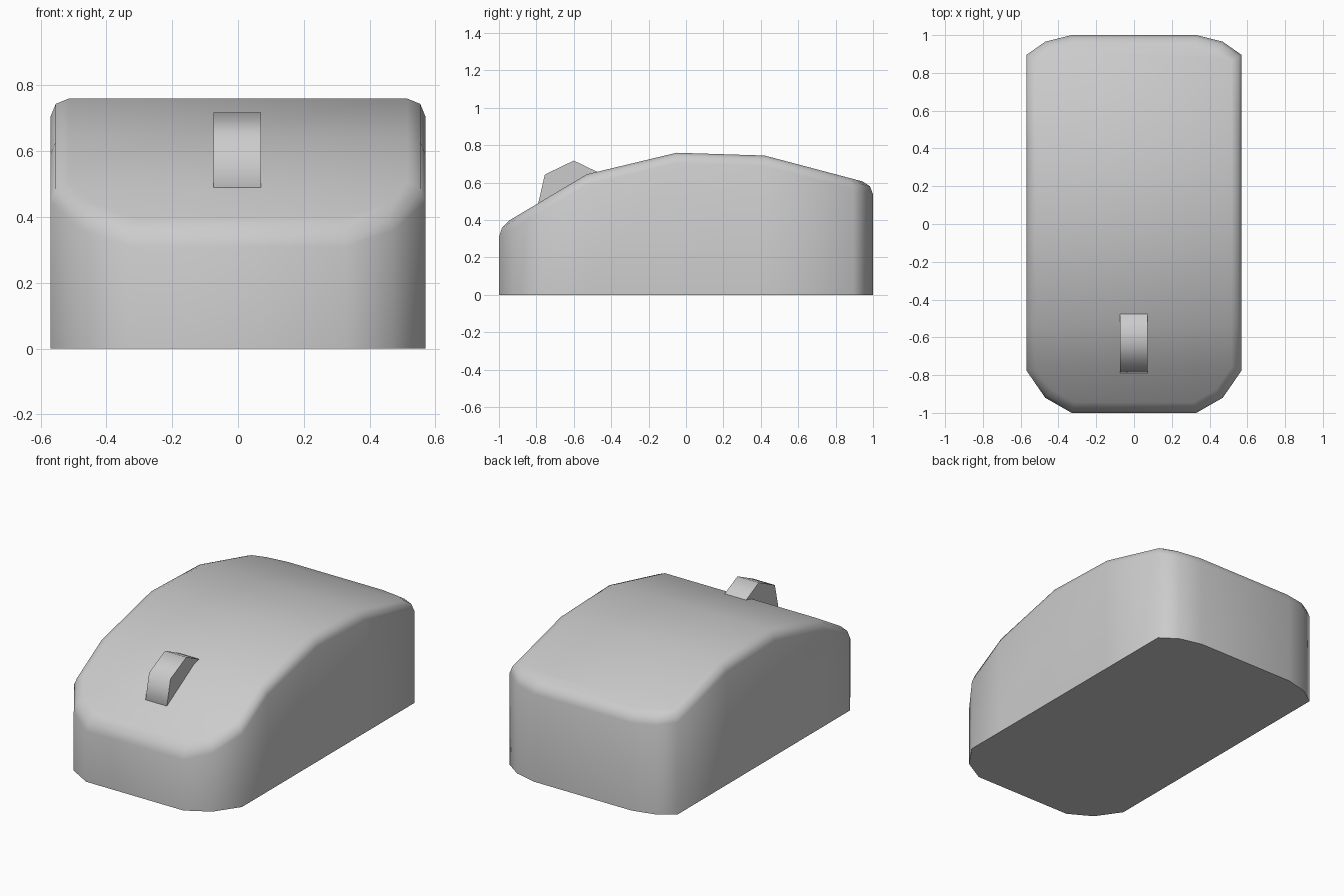
import bpy, bmesh, math
from mathutils import Matrix, Vector

cube = bpy.data.objects.get("Cube")
if cube:
    bpy.data.objects.remove(cube)

grey = bpy.data.materials.new("light grey")
grey.use_nodes = True
colour = (0.6, 0.6, 0.6, 1)
grey.diffuse_color = colour
grey.node_tree.nodes["Principled BSDF"].inputs["Base Color"].default_value = colour


def finish(name, bm):
    """Turn a bmesh into a smooth-shaded object with sharp right angles."""
    bmesh.ops.recalc_face_normals(bm, faces=bm.faces)
    mesh = bpy.data.meshes.new(name)
    bm.to_mesh(mesh)
    bm.free()
    mesh.materials.append(grey)
    obj = bpy.data.objects.new(name, mesh)
    bpy.context.collection.objects.link(obj)
    bpy.ops.object.select_all(action='DESELECT')
    obj.select_set(True)
    bpy.context.view_layer.objects.active = obj
    bpy.ops.object.shade_smooth_by_angle(angle=math.radians(62))
    return obj


# Height of the arched top along the body
ARCH = [(-0.95, 0.395), (-0.53, 0.645), (-0.05, 0.76), (0.42, 0.745), (0.95, 0.605)]


def arch_height(y):
    for (y0, z0), (y1, z1) in zip(ARCH, ARCH[1:]):
        if y <= y1 or y1 == ARCH[-1][0]:
            return z0 + (z1 - z0) * (y - y0) / (y1 - y0)


# Left half of the plan outline, front to back
OUTLINE = [(0.33, -1), (0.47, -0.92), (0.57, -0.775), (0.57, -0.53), (0.57, -0.05),
           (0.57, 0.42), (0.57, 0.895), (0.47, 0.965), (0.33, 1)]


def inset_outline(amount):
    """Offset the half outline inward with mitred corners."""
    pts = [Vector(p) for p in OUTLINE]
    ends = [Vector((-p.x, p.y)) for p in (pts[0], pts[-1])]
    chain = [ends[0]] + pts + [ends[1]]
    result = []
    for a, b, c in zip(chain, chain[1:], chain[2:]):
        n1, n2 = [Vector((-d.y, d.x)).normalized() for d in (b - a, c - b)]
        result.append(b + (n1 + n2) * amount / (1 + n1.dot(n2)))
    return result


# Body: walls, rounded rim and arched top, built ring by ring
bm = bmesh.new()
rings = []
for inset, drop in ((0, None), (0, 0.055), (0.016, 0.016), (0.055, 0)):
    half = inset_outline(inset)
    sides = []
    for s in (1, -1):
        sides.append([bm.verts.new((s * p.x, p.y, 0 if drop is None else arch_height(p.y) - drop))
                      for p in half])
    rings.append(sides[0] + sides[1][::-1])
count = len(rings[0])
for low, high in zip(rings, rings[1:]):
    for i in range(count):
        j = (i + 1) % count
        bm.faces.new((low[i], low[j], high[j], high[i]))
bm.faces.new(rings[0])
top = rings[-1]
for i in range(count // 2 - 1):
    bm.faces.new((top[i], top[i + 1], top[count - 2 - i], top[count - 1 - i]))
finish("body", bm)

# Scroll wheel: seven-sided disc half sunk into the body
bm = bmesh.new()
radius, width = 0.198, 0.145
rims = []
for x in (-width / 2, width / 2):
    rims.append([bm.verts.new((x - 0.002, -0.6 + radius * math.sin(a), 0.52 + radius * math.cos(a)))
                 for a in (math.tau * i / 7 for i in range(7))])
for i in range(7):
    j = (i + 1) % 7
    bm.faces.new((rims[0][i], rims[0][j], rims[1][j], rims[1][i]))
for rim in rims:
    bm.faces.new(rim)
finish("scroll_wheel", bm)
